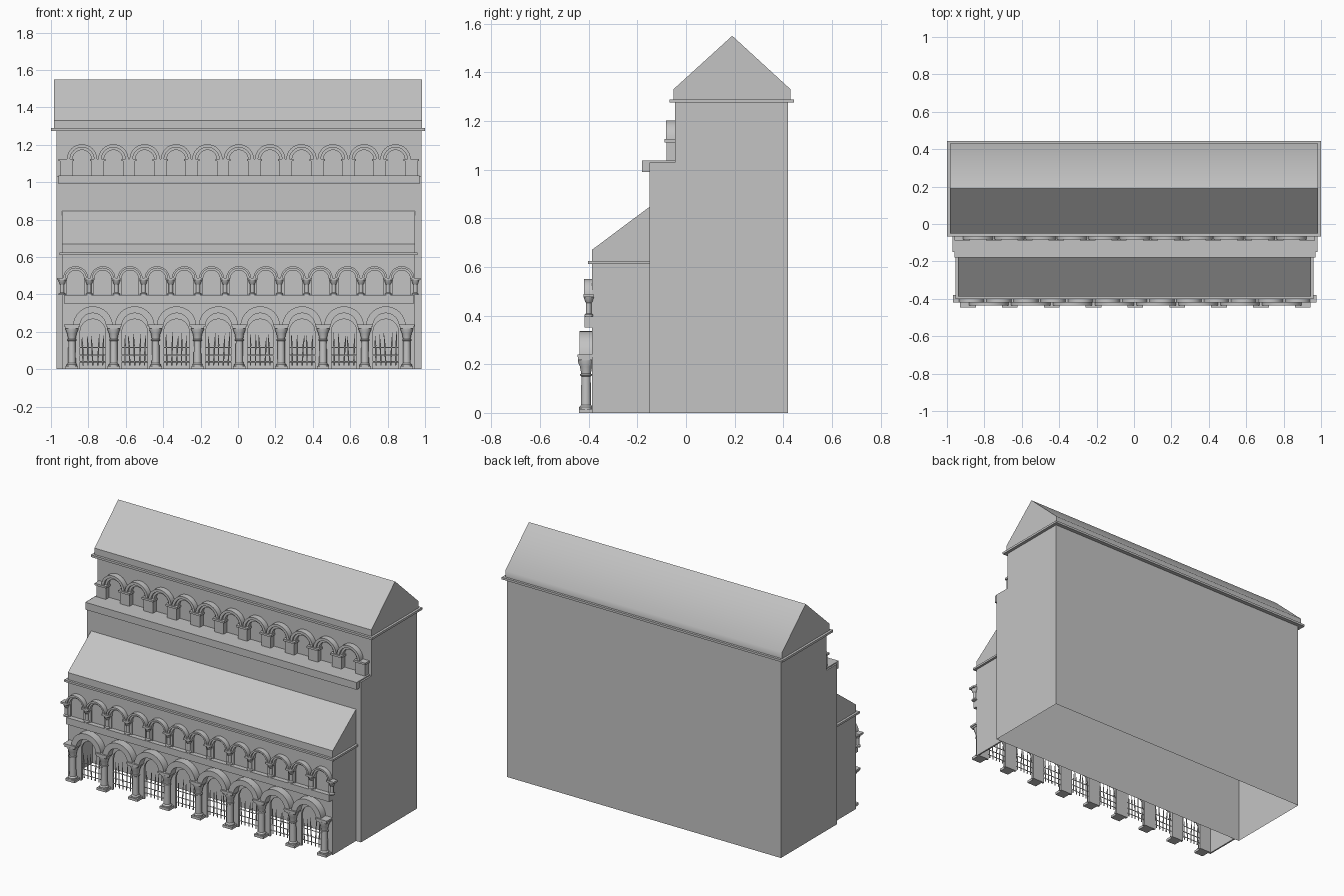
import bpy, bmesh, math, random
from mathutils import Matrix, Vector

random.seed(4)
cube = bpy.data.objects.get("Cube")
if cube:
    bpy.data.objects.remove(cube, do_unlink=True)

stone = bpy.data.materials.new("grey_stone")
stone.use_nodes = True
GREY = (0.55, 0.55, 0.55, 1)
stone.diffuse_color = GREY
stone.node_tree.nodes["Principled BSDF"].inputs["Base Color"].default_value = GREY


def finish(name, bm, smooth=False):
    bmesh.ops.recalc_face_normals(bm, faces=bm.faces)
    mesh = bpy.data.meshes.new(name)
    bm.to_mesh(mesh)
    bm.free()
    mesh.materials.append(stone)
    ob = bpy.data.objects.new(name, mesh)
    bpy.context.collection.objects.link(ob)
    if smooth:
        bpy.ops.object.select_all(action='DESELECT')
        ob.select_set(True)
        bpy.context.view_layer.objects.active = ob
        bpy.ops.object.shade_smooth_by_angle(angle=math.radians(35))
    return ob


def box(bm, x0, x1, y0, y1, z0, z1):
    m = Matrix.Translation(((x0 + x1) / 2, (y0 + y1) / 2, (z0 + z1) / 2))
    bmesh.ops.create_cube(bm, size=1, matrix=m @ Matrix.Diagonal((x1 - x0, y1 - y0, z1 - z0, 1)))


def prism(bm, profile, x0, x1, open_bottom=False):
    """Extrude a (y, z) outline along x."""
    a, b = [[bm.verts.new((x, y, z)) for y, z in profile] for x in (x0, x1)]
    bm.faces.new(a)
    bm.faces.new(b[::-1])
    for i in range(len(a)):
        j = (i + 1) % len(a)
        if open_bottom and profile[i][1] == profile[j][1] == 0:
            continue
        bm.faces.new((a[i], a[j], b[j], b[i]))


def arc(x, z, r, n=16):
    return [(x - r * math.cos(math.pi * i / n), z + r * math.sin(math.pi * i / n)) for i in range(n + 1)]


def arch(bm, x, z, r0, r1, y0, y1):
    """Half ring standing in the xz plane."""
    outline = arc(x, z, r1) + arc(x, z, r0)[::-1]
    n = len(outline)
    f, b = [[bm.verts.new((px, y, pz)) for px, pz in outline] for y in (y0, y1)]
    for i in range(n):
        j = (i + 1) % n
        bm.faces.new((f[i], f[j], b[j], b[i]))
    for i in range(n // 2 - 1):
        for v in (f, b):
            bm.faces.new((v[i], v[i + 1], v[n - 2 - i], v[n - 1 - i]))


def lathe(bm, x, y, profile, n=12):
    """Turn a (radius, z) outline around an upright axis."""
    rings = [[bm.verts.new((x + r * math.cos(math.tau * k / n), y + r * math.sin(math.tau * k / n), z))
              for k in range(n)] for r, z in profile]
    for a, b in zip(rings, rings[1:]):
        for k in range(n):
            bm.faces.new((a[k], a[(k + 1) % n], b[(k + 1) % n], b[k]))
    bm.faces.new(rings[0])
    bm.faces.new(rings[-1])


def rod(bm, p, q, r0, r1):
    p, q = Vector(p), Vector(q)
    d = q - p
    m = Matrix.Translation((p + q) / 2) @ d.to_track_quat('Z', 'Y').to_matrix().to_4x4()
    bmesh.ops.create_cone(bm, cap_ends=True, segments=6, radius1=r0, radius2=r1, depth=d.length, matrix=m)


# Tall hall, hollow and open underneath
bm = bmesh.new()
prism(bm, [(-0.15, 0), (-0.15, 1.03), (-0.045, 1.03), (-0.045, 1.28), (0.42, 1.28), (0.42, 0)],
      -0.97, 0.98, True)
finish("main_hall", bm)

# Hall roof; its rear slope rolls softly into the eave
bm = bmesh.new()
prism(bm, [(-0.052, 1.285), (-0.052, 1.33), (0.19, 1.55), (0.43, 1.33), (0.43, 1.285)], -0.985, 0.985)
roof = finish("main_roof", bm)
for p in roof.data.polygons:
    p.use_smooth = p.normal.y > 0.3

bm = bmesh.new()
box(bm, -1, 1, -0.068, 0.445, 1.275, 1.289)
finish("main_cornice", bm)

bm = bmesh.new()
box(bm, -0.96, 0.97, -0.18, -0.04, 0.99, 1.037)
finish("upper_ledge", bm)

# Upper arcade: square piers with stepped arches
bm = bmesh.new()
STEP, FIRST = 0.1676, -0.834
for i in range(12):
    x = FIRST + (i - 0.5) * STEP
    box(bm, x - 0.033, x + 0.033, -0.08, -0.04, 1.035, 1.112)
    box(bm, x - 0.041, x + 0.041, -0.088, -0.04, 1.112, 1.125)
finish("upper_piers", bm)
bm = bmesh.new()
for i in range(11):
    x = FIRST + i * STEP
    arch(bm, x, 1.122, 0.064, 0.081, -0.082, -0.04)
    arch(bm, x, 1.122, 0.05, 0.064, -0.068, -0.04)
finish("upper_arches", bm, True)

# Lower aisle: front wall with arched doorways reaching the ground
BAY, COL0, DOOR = 0.2238, -0.888, 0.068
bm = bmesh.new()
outline = [(-0.94, 0)]
for i in range(8):
    x = COL0 + (i + 0.5) * BAY
    outline += [(x - DOOR, 0)] + arc(x, 0.2, DOOR) + [(x + DOOR, 0)]
outline += [(0.945, 0), (0.945, 0.615), (-0.94, 0.615)]
f, b = [[bm.verts.new((x, y, z)) for x, z in outline] for y in (-0.387, -0.372)]
bm.faces.new(f)
bm.faces.new(b)
for i in range(len(f)):
    j = (i + 1) % len(f)
    bm.faces.new((f[i], f[j], b[j], b[i]))
finish("aisle_front_wall", bm)

bm = bmesh.new()
box(bm, -0.94, -0.93, -0.375, -0.15, 0, 0.615)
box(bm, 0.935, 0.945, -0.375, -0.15, 0, 0.615)
finish("aisle_side_walls", bm)

bm = bmesh.new()
box(bm, -0.955, 0.96, -0.402, -0.15, 0.612, 0.625)
finish("aisle_cornice", bm)

bm = bmesh.new()
prism(bm, [(-0.387, 0.625), (-0.387, 0.67), (-0.15, 0.847), (-0.15, 0.625)], -0.94, 0.945)
finish("aisle_roof", bm)

# Middle gallery: slim colonnettes and small arches over a string course
bm = bmesh.new()
box(bm, -0.93, 0.942, -0.418, -0.38, 0.352, 0.396)
finish("string_course", bm)
SMALL, START = 0.1453, -0.868
bm = bmesh.new()
for i in range(14):
    x = START + (i - 0.5) * SMALL
    box(bm, max(x - 0.026, -0.935), min(x + 0.026, 0.944), -0.396, -0.38, 0.396, 0.486)
    lathe(bm, x, -0.4, [(0.018, 0.396), (0.018, 0.404), (0.011, 0.409), (0.011, 0.452),
                        (0.014, 0.455), (0.021, 0.476)])
    box(bm, x - 0.027, x + 0.027, -0.421, -0.38, 0.476, 0.488)
finish("gallery_columns", bm, True)
bm = bmesh.new()
for i in range(13):
    x = START + i * SMALL
    arch(bm, x, 0.484, 0.056, 0.067, -0.42, -0.38)
    arch(bm, x, 0.484, 0.045, 0.056, -0.408, -0.38)
finish("gallery_arches", bm, True)

# Ground arcade: full columns carrying broad arches
bm = bmesh.new()
for i in range(9):
    x = COL0 + i * BAY
    box(bm, x - 0.033, x + 0.033, -0.44, -0.38, 0, 0.016)
    lathe(bm, x, -0.411, [(0.028, 0.016), (0.028, 0.024), (0.021, 0.032), (0.019, 0.15), (0.024, 0.153),
                          (0.024, 0.159), (0.02, 0.162), (0.025, 0.19), (0.034, 0.212), (0.034, 0.222)])
    box(bm, x - 0.036, x + 0.036, -0.443, -0.38, 0.218, 0.229)
    box(bm, x - 0.042, x + 0.042, -0.447, -0.38, 0.229, 0.24)
finish("ground_columns", bm, True)
bm = bmesh.new()
for i in range(8):
    x = COL0 + (i + 0.5) * BAY
    arch(bm, x, 0.23, 0.07, 0.106, -0.437, -0.38)
finish("ground_arches", bm, True)

# Iron grilles: slightly bent pickets on level rails
bm = bmesh.new()
for i in range(8):
    x = COL0 + (i + 0.5) * BAY
    for z in (0.04, 0.075, 0.115):
        rod(bm, (x - 0.075, -0.38, z), (x + 0.075, -0.38, z), 0.0028, 0.0028)
    for k in range(-2, 3):
        px = x + k * 0.026
        lean = random.uniform(-0.006, 0.006)
        top = 0.19 + random.uniform(-0.015, 0.012)
        rod(bm, (px, -0.38, 0.02), (px + lean, -0.38, 0.125), 0.0035, 0.0035)
        rod(bm, (px + lean, -0.38, 0.123), (px + 2 * lean, -0.38, top), 0.0045, 0.0008)
finish("door_grilles", bm)
